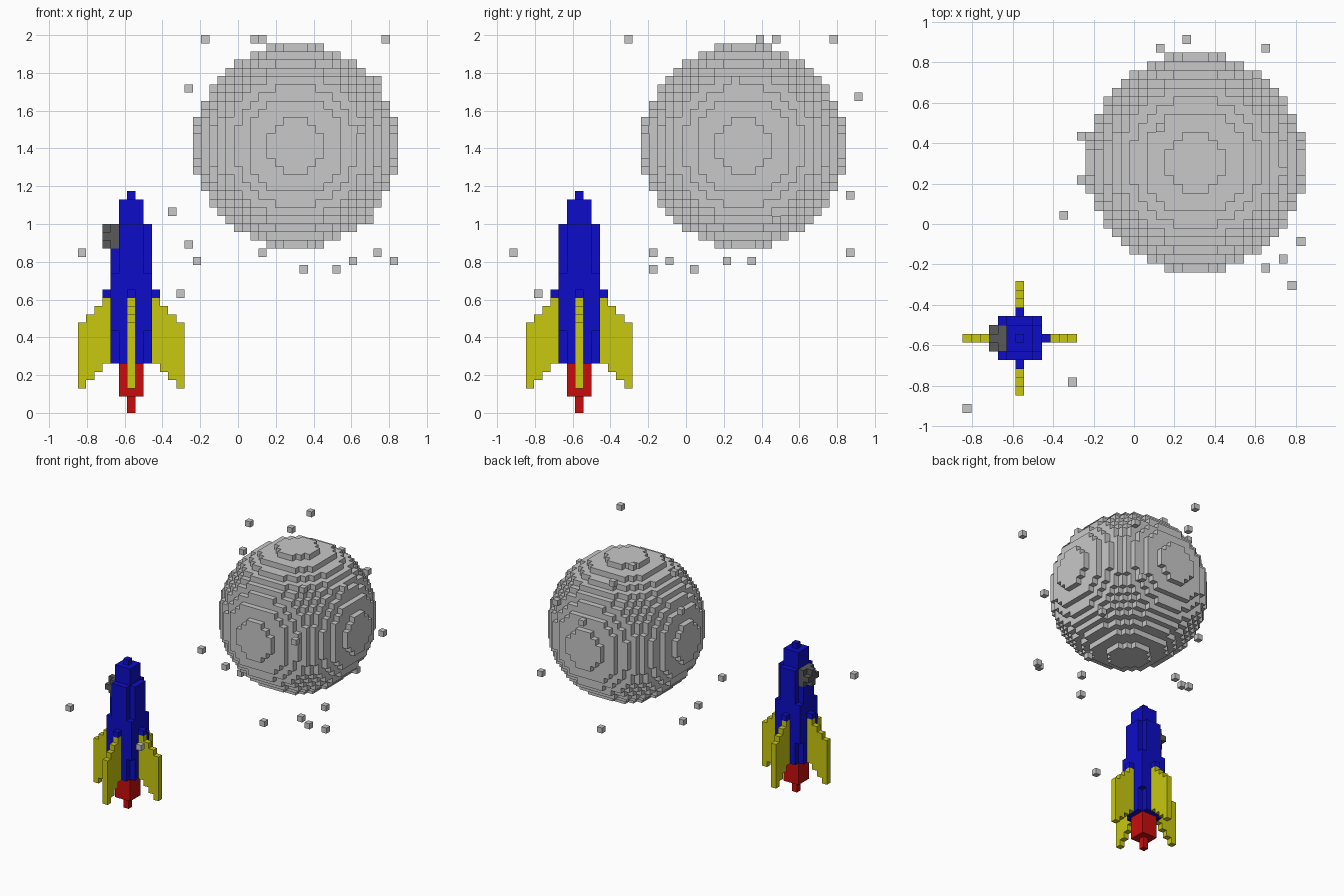
import bpy, bmesh
from mathutils import Vector
from itertools import product

if "Cube" in bpy.data.objects:
    bpy.data.objects.remove(bpy.data.objects["Cube"])

V = 2 / 46                      # edge of one block
ORIGIN = Vector((-19.5, -21.5, 0))
CX, CY = 6, 8                   # block column of the rocket axis


def material(name, rgb):
    m = bpy.data.materials.new(name)
    m.diffuse_color = (*rgb, 1)
    m.use_nodes = True
    m.node_tree.nodes["Principled BSDF"].inputs["Base Color"].default_value = m.diffuse_color
    return m


GREY = material("moon grey", (0.58, 0.58, 0.58))
BLUE = material("hull blue", (0.004, 0.004, 0.58))
YELLOW = material("fin yellow", (0.58, 0.58, 0.005))
RED = material("engine red", (0.58, 0.004, 0.004))
DARK = material("window grey", (0.1, 0.1, 0.1))

# The four side corners for each of the six block faces
FACES = {
    (1, 0, 0): ((1, 0, 0), (1, 1, 0), (1, 1, 1), (1, 0, 1)),
    (-1, 0, 0): ((0, 0, 0), (0, 0, 1), (0, 1, 1), (0, 1, 0)),
    (0, 1, 0): ((0, 1, 0), (0, 1, 1), (1, 1, 1), (1, 1, 0)),
    (0, -1, 0): ((0, 0, 0), (1, 0, 0), (1, 0, 1), (0, 0, 1)),
    (0, 0, 1): ((0, 0, 1), (1, 0, 1), (1, 1, 1), (0, 1, 1)),
    (0, 0, -1): ((0, 0, 0), (0, 1, 0), (1, 1, 0), (1, 0, 0)),
}


def build(name, cells, mat, solid):
    """Skin a set of blocks, leaving out faces buried in the solid."""
    bm = bmesh.new()
    verts = {}
    for c in sorted(cells):
        for n, corners in FACES.items():
            if tuple(a + b for a, b in zip(c, n)) in solid:
                continue
            loop = []
            for k in corners:
                p = tuple(a + b for a, b in zip(c, k))
                if p not in verts:
                    verts[p] = bm.verts.new((Vector(p) + ORIGIN) * V)
                loop.append(verts[p])
            bm.faces.new(loop)
    me = bpy.data.meshes.new(name)
    bm.to_mesh(me)
    bm.free()
    me.materials.append(mat)
    bpy.context.collection.objects.link(bpy.data.objects.new(name, me))


def column(half, z0, z1, corners=True):
    """Upright square shaft on the rocket axis, optionally without corners."""
    r = range(-half, half + 1)
    return {(CX + a, CY + b, z) for a, b in product(r, r) for z in range(z0, z1)
            if corners or abs(a) + abs(b) < 2 * half}


# Moon: ball of blocks
R = range(-12, 13)
moon = {(26 + a, 28 + b, 32 + c) for a, b, c in product(R, R, R)
        if a * a + b * b + c * c <= 12.5 ** 2}

# Rocket engine, hull and nose
engine = column(0, 0, 2) | column(1, 2, 6)
hull = (column(2, 6, 23, False) | column(2, 10, 17)
        | column(1, 23, 26) | column(0, 26, 27))

# Four swept fins, each topped with a blue shoulder block
fins = []
for dx, dy in ((1, 0), (-1, 0), (0, 1), (0, -1)):
    fins.append({(CX + d * dx, CY + d * dy, z)
                 for d in range(3, 7) for z in range(9 - d, 17 - d)})
    hull.add((CX + 3 * dx, CY + 3 * dy, 14))

# Porthole: square backing with a raised cross
window = {(4, CY + b, 21 + c) for b, c in product((-1, 0, 1), repeat=2)}
window |= {(3, y, z) for _, y, z in window if abs(y - CY) + abs(z - 21) < 2}
hull -= window

rocket = engine | hull | window | set().union(*fins)
build("engine", engine, RED, rocket)
build("hull", hull, BLUE, rocket)
build("window", window, DARK, rocket)
for f, side in zip(fins, ("right", "left", "back", "front")):
    build("fin_" + side, f, YELLOW, rocket)
build("moon", moon, GREY, moon)

# Loose rocks floating around the moon (block centres)
rocks = [
    (-.175, .39, 1.98), (.085, .78, 1.98), (.13, .475, 1.98), (.78, -.305, 1.98),
    (-.26, .43, 1.72), (-.35, .045, 1.07), (-.26, .22, .89), (-.22, .345, .80),
    (-.83, -.91, .85), (-.305, -.78, .63), (.13, .87, .85), (.345, -.17, .76),
    (.52, .045, .76), (.605, .215, .80), (.735, -.17, .85), (.82, -.085, .80),
    (.65, -.215, 1.50), (.65, .87, 1.15), (.26, .91, 1.68), (.695, .475, 1.02),
    (.61, .74, 1.68), (.74, .26, 1.76),
]
for i, p in enumerate(rocks):
    cell = tuple(int((Vector(p) / V - ORIGIN)[k] // 1) for k in range(3))
    build(f"rock_{i + 1}", {cell}, GREY, {cell})
